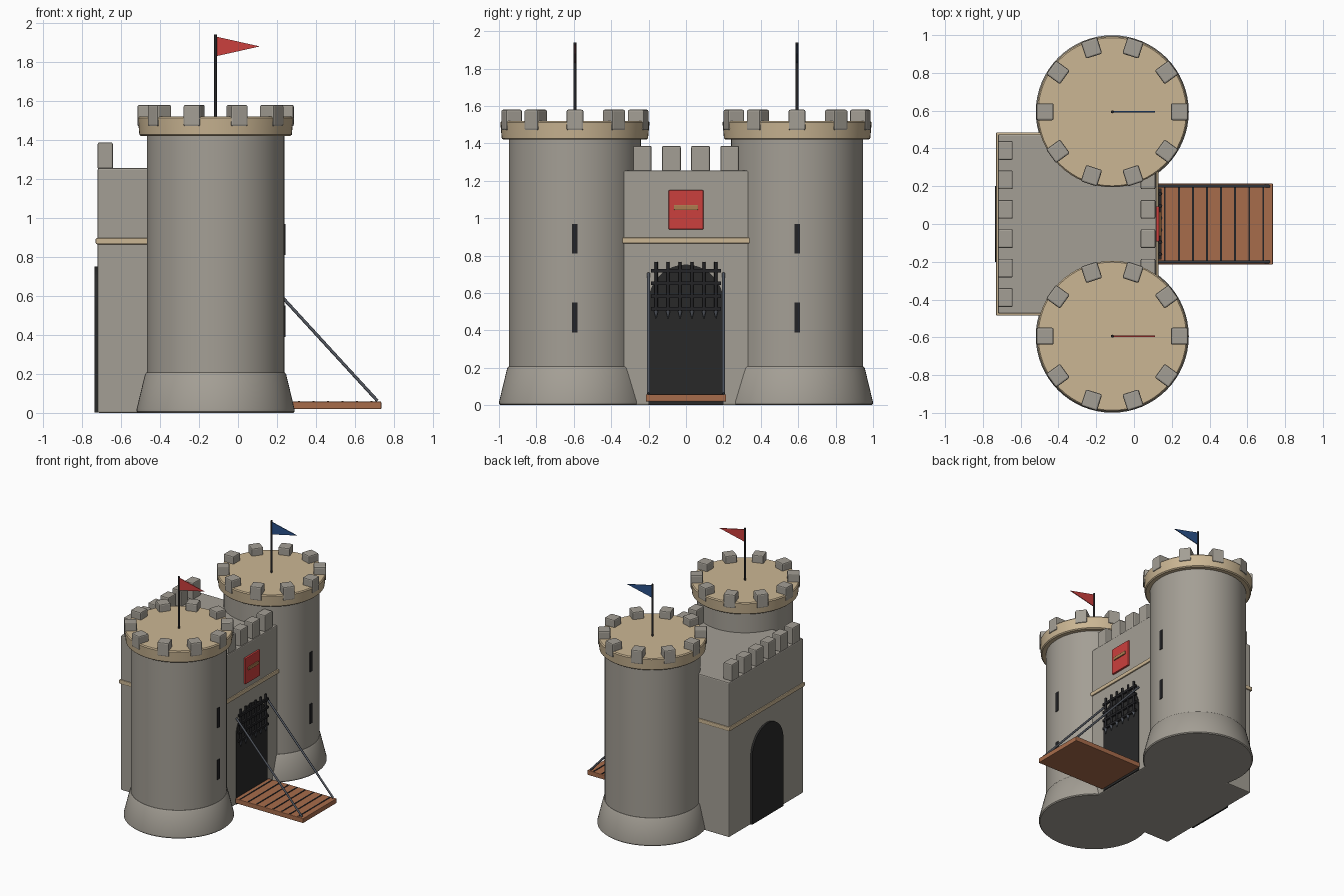
import bpy, bmesh, math
from mathutils import Vector, Matrix

if "Cube" in bpy.data.objects:
    bpy.data.objects.remove(bpy.data.objects["Cube"])


def mat(name, r, g, b):
    m = bpy.data.materials.new(name)
    m.diffuse_color = (r, g, b, 1)
    m.use_nodes = True
    m.node_tree.nodes["Principled BSDF"].inputs["Base Color"].default_value = m.diffuse_color
    return m


STONE = mat("grey_stone", 0.37, 0.345, 0.30)
TAN = mat("tan_stone", 0.60, 0.47, 0.295)
WOOD = mat("brown_wood", 0.39, 0.15, 0.07)
RED = mat("red", 0.60, 0.05, 0.047)
BLUE = mat("blue", 0.024, 0.085, 0.26)
IRON = mat("black_iron", 0.017, 0.017, 0.019)
DARK = mat("dark_opening", 0.022, 0.022, 0.022)
CHAIN = mat("steel_grey", 0.085, 0.095, 0.115)
GOLD = mat("ochre", 0.42, 0.20, 0.08)


def finish(bm, name, m, bevel=0, smooth=False):
    bmesh.ops.recalc_face_normals(bm, faces=bm.faces)
    if bevel:
        bmesh.ops.bevel(bm, geom=bm.edges[:], offset=bevel, segments=2,
                        profile=0.5, affect='EDGES')
    me = bpy.data.meshes.new(name)
    bm.to_mesh(me)
    bm.free()
    ob = bpy.data.objects.new(name, me)
    me.materials.append(m)
    bpy.context.collection.objects.link(ob)
    if smooth:
        bpy.ops.object.select_all(action='DESELECT')
        ob.select_set(True)
        bpy.context.view_layer.objects.active = ob
        bpy.ops.object.shade_smooth_by_angle(angle=math.radians(35))
    return ob


def box(name, m, x, y, z, bevel=0, xf=None):
    """Box from (min, max) ranges."""
    bm = bmesh.new()
    bmesh.ops.create_cube(bm, size=1)
    for v in bm.verts:
        v.co = Vector([r[0] + (c + 0.5) * (r[1] - r[0]) for c, r in zip(v.co, (x, y, z))])
    if xf:
        bm.transform(xf)
    return finish(bm, name, m, bevel)


def lathe(name, m, profile, cx, cy, n=64):
    """Closed solid turned from (radius, z) rings, bottom to top."""
    bm = bmesh.new()
    rings = [[bm.verts.new((cx + r * math.cos(math.tau * i / n),
                            cy + r * math.sin(math.tau * i / n), z)) for i in range(n)]
             for r, z in profile]
    for a, b in zip(rings, rings[1:]):
        for i in range(n):
            j = (i + 1) % n
            bm.faces.new((a[i], a[j], b[j], b[i]))
    bm.faces.new(rings[0])
    bm.faces.new(rings[-1])
    return finish(bm, name, m, smooth=True)


def rod(name, m, p, q, r, r2=None, n=12):
    p, q = Vector(p), Vector(q)
    d = q - p
    bm = bmesh.new()
    bmesh.ops.create_cone(bm, cap_ends=True, segments=n, radius1=r,
                          radius2=r if r2 is None else r2, depth=d.length)
    bm.transform(Matrix.Translation((p + q) / 2) @ d.to_track_quat('Z', 'Y').to_matrix().to_4x4())
    return finish(bm, name, m, smooth=True)


def prism(name, m, pts, offset):
    """Extrude a flat outline."""
    bm = bmesh.new()
    f = bm.faces.new([bm.verts.new(p) for p in pts])
    g = bmesh.ops.extrude_face_region(bm, geom=[f])
    for v in g["geom"]:
        if isinstance(v, bmesh.types.BMVert):
            v.co += Vector(offset)
    return finish(bm, name, m)


# Gatehouse block, string course and battlements
box("gatehouse", STONE, (-0.72, 0.12), (-0.475, 0.475), (0, 1.255), 0.008)
box("string_course", TAN, (-0.73, 0.13), (-0.485, 0.485), (0.865, 0.897), 0.006)
for i in range(6):
    y = -0.39 + 0.156 * i
    box("rear_merlon", STONE, (-0.72, -0.642), (y - 0.05, y + 0.05), (1.25, 1.387), 0.008)
    if 0 < i < 5:
        box("front_merlon", STONE, (0.035, 0.113), (y - 0.05, y + 0.05), (1.25, 1.387), 0.008)

# Arched openings front and back
arch = [(-0.2, 0.003), (0.2, 0.003)] + [
    (0.2 * math.cos(math.pi * k / 24), 0.552 + 0.2 * math.sin(math.pi * k / 24)) for k in range(25)]
prism("front_opening", DARK, [(0.115, y, z) for y, z in arch], (0.012, 0, 0))
prism("rear_door", DARK, [(-0.735, y, z) for y, z in arch], (0.02, 0, 0))

# Portcullis with spikes
for i in range(6):
    y = -0.16 + 0.064 * i
    rod("portcullis_bar", IRON, (0.138, y, 0.50), (0.138, y, 0.765), 0.009)
    rod("portcullis_spike", CHAIN, (0.138, y, 0.505), (0.138, y, 0.465), 0.012, 0.002)
for z in (0.515, 0.583, 0.652, 0.72):
    box("portcullis_crossbar", IRON, (0.13, 0.146), (-0.187, 0.187), (z - 0.009, z + 0.009))

# Banner plaque above the gate
box("banner", RED, (0.112, 0.135), (-0.093, 0.093), (0.94, 1.15), 0.005)
box("banner_bar", GOLD, (0.13, 0.143), (-0.065, 0.065), (1.044, 1.071), 0.004)

# Drawbridge with plank gaps and chains
box("drawbridge", WOOD, (0.125, 0.735), (-0.215, 0.215), (0.02, 0.058), 0.004)
for i in range(8):
    x = 0.163 + 0.0745 * i
    box("plank_gap", IRON, (x - 0.005, x + 0.005), (-0.207, 0.207), (0.053, 0.061))
for s in (-1, 1):
    rod("drawbridge_chain", CHAIN, (0.125, 0.2 * s, 0.705), (0.715, 0.2 * s, 0.062), 0.008)

# Twin towers
CX = -0.115
for s, side, flag in ((-1, "front", RED), (1, "rear", BLUE)):
    cy = 0.594 * s
    lathe(side + "_tower_base", STONE,
          [(0.398, 0), (0.405, 0.007), (0.405, 0.02), (0.362, 0.198), (0.355, 0.207)], CX, cy)
    lathe(side + "_tower_body", STONE, [(0.353, 0.1), (0.353, 1.45)], CX, cy)
    lathe(side + "_tower_cap", TAN,
          [(0.383, 1.42), (0.391, 1.427), (0.399, 1.512), (0.392, 1.52)], CX, cy)
    # Ring of ten merlons
    for i in range(10):
        xf = Matrix.Translation((CX, cy, 0)) @ Matrix.Rotation(math.tau * i / 10, 4, 'Z')
        box(side + "_tower_merlon", STONE, (0.31, 0.401), (-0.045, 0.045), (1.47, 1.58), 0.009, xf)
    # Arrow slits facing the drawbridge side
    for z in (0.39, 0.81):
        box(side + "_arrow_slit", IRON, (0.22, 0.243), (cy - 0.015, cy + 0.015), (z, z + 0.16))
    # Pole and pennant
    rod(side + "_flag_pole", IRON, (CX, cy, 1.51), (CX, cy, 1.94), 0.008)
    prism(side + "_pennant", flag,
          [(CX + 0.004, cy - 0.003, 1.83), (0.112, cy - 0.003, 1.88), (CX + 0.004, cy - 0.003, 1.93)],
          (0, 0.006, 0))
